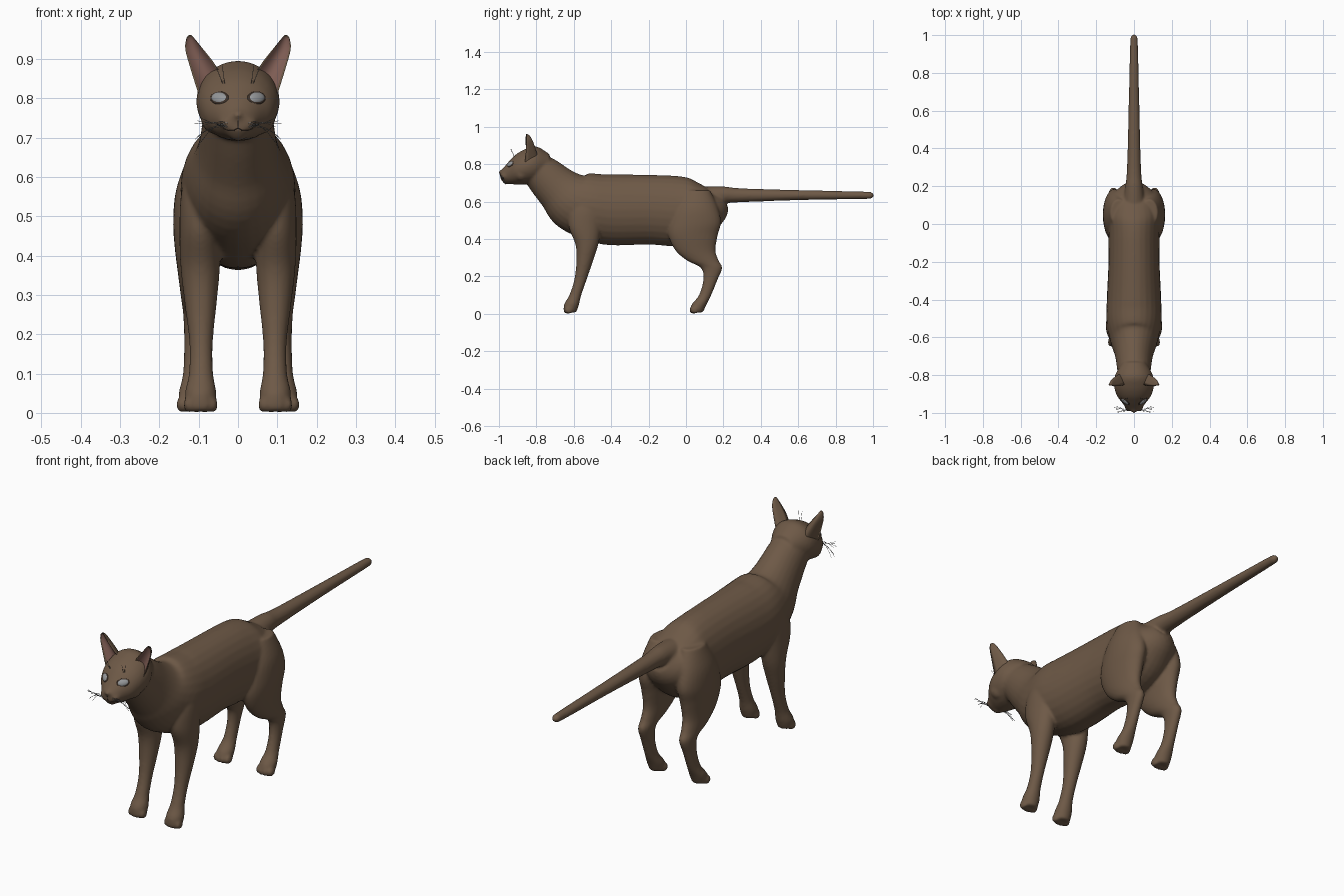
import bpy, bmesh
from math import sin, cos, pi
from mathutils import Vector, Matrix
from mathutils.bvhtree import BVHTree

cube = bpy.data.objects.get("Cube")
if cube:
    bpy.data.objects.remove(cube, do_unlink=True)


def material(name, rgb):
    m = bpy.data.materials.new(name)
    m.use_nodes = True
    m.diffuse_color = (*rgb, 1)
    m.node_tree.nodes["Principled BSDF"].inputs["Base Color"].default_value = (*rgb, 1)
    return m


FUR = material("brown_fur", (0.155, 0.1, 0.062))
PINK = material("ear_pink", (0.25, 0.13, 0.105))
GREY = material("eye_grey", (0.3, 0.31, 0.32))
DARK = material("dark_lid", (0.045, 0.03, 0.022))
WHISKER = material("whisker_grey", (0.2, 0.2, 0.2))


def finish(bm, name, *mats):
    bmesh.ops.recalc_face_normals(bm, faces=bm.faces)
    for f in bm.faces:
        f.smooth = True
    me = bpy.data.meshes.new(name)
    bm.to_mesh(me)
    bm.free()
    for m in mats:
        me.materials.append(m)
    ob = bpy.data.objects.new(name, me)
    bpy.context.collection.objects.link(ob)
    return ob


def spline(keys, steps=5):
    """Smooth curve through the given vectors."""
    k = [Vector(p) for p in keys]
    k = [k[0]] + k + [k[-1]]
    out = []
    for a, b, c, d in zip(k, k[1:], k[2:], k[3:]):
        for i in range(steps):
            t = i / steps
            out.append(0.5 * (2 * b + (c - a) * t + (2 * a - 5 * b + 4 * c - d) * t * t
                              + (3 * b - a - 3 * c + d) * t ** 3))
    return out + [k[-1]]


def loft(bm, keys, side=1, normal=None, sides=28):
    """Elliptical rings from sections of x, y, z, half width, half depth."""
    path = spline(keys)
    rings = []
    for i, s in enumerate(path):
        n = normal
        if n is None:
            t = path[min(i + 1, len(path) - 1)] - path[max(i - 1, 0)]
            n = Vector((0, t[2], -t[1])).normalized()
        w, h = max(s[3], 0.003), max(s[4], 0.003)
        c = Vector((s[0] * side, s[1], s[2]))
        rings.append([bm.verts.new(c + Vector((w * cos(a), 0, 0)) + n * h * sin(a))
                      for a in (2 * pi * j / sides for j in range(sides))])
    for r, q in zip(rings, rings[1:]):
        for j in range(sides):
            k = (j + 1) % sides
            bm.faces.new((r[j], r[k], q[k], q[j]))
    bm.faces.new(rings[0])
    bm.faces.new(rings[-1])


def ball(bm, centre, size, rot=Matrix()):
    bmesh.ops.create_uvsphere(bm, u_segments=24, v_segments=14, radius=1,
                              matrix=Matrix.Translation(centre) @ rot @ Matrix.Diagonal((*size, 1)))


UP, BACK = Vector((0, 0, 1)), Vector((0, 1, 0))
bm = bmesh.new()

# torso and neck
loft(bm, [(0, .195, .61, .05, .05), (0, .15, .58, .11, .105), (0, .06, .555, .138, .165),
          (0, -.05, .55, .135, .187), (0, -.2, .557, .135, .186), (0, -.4, .557, .144, .19),
          (0, -.51, .575, .145, .178), (0, -.605, .605, .128, .16), (0, -.68, .665, .103, .125),
          (0, -.76, .74, .09, .105), (0, -.82, .79, .085, .085)])
# head
loft(bm, [(0, -.73, .80, .06, .055), (0, -.80, .80, .1, .095), (0, -.86, .787, .105, .094),
          (0, -.91, .772, .09, .08), (0, -.945, .756, .064, .061),
          (0, -.972, .743, .044, .043), (0, -.99, .742, .026, .024)], normal=UP)
# nose and chin
ball(bm, (0, -.984, .758), (.016, .018, .012))
ball(bm, (0, -.958, .712), (.026, .022, .02))
# tail
loft(bm, [(0, .1, .62, .06, .06), (0, .2, .635, .046, .046), (0, .3, .634, .037, .037),
          (0, .6, .635, .029, .027), (0, .95, .634, .021, .02), (0, .99, .634, .017, .016),
          (0, 1.003, .634, .008, .008)], normal=UP)

for s in (-1, 1):
    # front leg
    loft(bm, [(.08, -.51, .66, .035, .05), (.09, -.53, .57, .053, .09), (.096, -.54, .47, .053, .088),
              (.096, -.53, .37, .05, .061), (.095, -.542, .28, .041, .044),
              (.094, -.565, .18, .03, .033), (.094, -.592, .1, .031, .032),
              (.095, -.612, .05, .04, .04), (.095, -.62, .008, .034, .034)], s, BACK)
    # hind leg
    loft(bm, [(.08, .06, .66, .045, .07), (.094, .055, .57, .063, .115), (.101, .05, .49, .064, .137),
              (.102, .038, .42, .059, .132), (.104, .05, .34, .047, .108),
              (.107, .09, .285, .037, .085), (.109, .137, .245, .03, .057),
              (.111, .13, .18, .026, .038), (.112, .102, .1, .028, .033),
              (.113, .07, .05, .038, .04), (.113, .055, .008, .034, .036)], s, BACK)
    # toes
    for px, py in ((.095, -.637), (.113, .036)):
        for off in (-.031, -.011, .011, .031):
            ball(bm, (s * px + off, py + abs(off) * .35, .021), (.0125, .022, .021))
    # muzzle pad and cheek
    ball(bm, (s * .022, -.966, .737), (.028, .025, .021))
    ball(bm, (s * .06, -.88, .755), (.036, .04, .045))

body = finish(bm, "body", FUR)
rm = body.modifiers.new("skin", "REMESH")
rm.mode = "VOXEL"
rm.voxel_size = 0.007
rm.use_smooth_shade = True
sm = body.modifiers.new("soften", "SMOOTH")
sm.factor = 0.5
sm.iterations = 5

bpy.context.view_layer.update()
skin = BVHTree.FromObject(body, bpy.context.evaluated_depsgraph_get())


def on_face(x, z):
    """Point and normal on the front of the skin."""
    p, n, _, _ = skin.ray_cast(Vector((x, -2, z)), BACK)
    return (p, n) if p else (Vector((x, -.95, z)), -BACK)


def strands(name, lines, radius, mat):
    cu = bpy.data.curves.new(name, "CURVE")
    cu.dimensions = "3D"
    cu.bevel_depth = radius
    cu.bevel_resolution = 1
    cu.materials.append(mat)
    for pts in lines:
        sp = cu.splines.new("POLY")
        sp.points.add(len(pts) - 1)
        for p, co in zip(sp.points, pts):
            p.co = (*co, 1)
    bpy.context.collection.objects.link(bpy.data.objects.new(name, cu))


def ear(name, s):
    """Cupped ear: a front and a back sheet between the same two edges."""
    inner = spline([(.046, -.848, .868), (.066, -.856, .897), (.09, -.858, .927), (.116, -.856, .959)], 4)
    outer = spline([(.097, -.862, .80), (.119, -.856, .87), (.134, -.853, .925), (.131, -.854, .954)], 4)
    bm = bmesh.new()
    cols, rows = 12, len(inner)
    for depth, front in ((.028, True), (.06, False)):
        grid = []
        for r, (a, b) in enumerate(zip(inner, outer)):
            v = r / (rows - 1)
            row = []
            for c in range(cols + 1):
                u = 2 * c / cols - 1
                arch = 1 - u * u
                p = a.lerp(b, c / cols)
                p += Vector((0, arch * (depth * (1 - v) ** .7 + (0 if front else .006)),
                             arch * .005 * v))
                row.append(bm.verts.new((p.x * s, p.y, p.z)))
            grid.append(row)
        for r in range(rows - 1):
            for c in range(cols):
                f = bm.faces.new((grid[r][c], grid[r][c + 1], grid[r + 1][c + 1], grid[r + 1][c]))
                f.material_index = int(front and 0 < c < cols - 1 and r < rows - 2)
    bmesh.ops.remove_doubles(bm, verts=bm.verts, dist=0.0005)
    finish(bm, name, FUR, PINK)


def eye(name, s):
    p, n = on_face(s * .048, .802)
    rot = n.to_track_quat("-Y", "Z").to_matrix().to_4x4() @ Matrix.Rotation(-s * .2, 4, "Y")
    for part, size, mat in (("ball", (.025, .009, .0155), GREY), ("lid", (.029, .006, .0185), DARK)):
        bm = bmesh.new()
        ball(bm, p - n * .002, size, rot)
        finish(bm, f"{name}_{part}", mat)


mouth, whiskers = [], []
for s, label in ((-1, "right"), (1, "left")):
    ear(label + "_ear", s)
    eye(label + "_eye", s)
    # mouth corner line
    mouth.append([on_face(s * x, z)[0] for x, z in
                  ((0, .745), (0, .724), (.012, .718), (.026, .719), (.038, .724))])
    # cheek whiskers
    for i in range(7):
        root = on_face(s * (.026 + .003 * (i % 3)), .727 + .004 * (i % 4))[0]
        reach = .07 + .004 * (i % 3)
        drop = .012 * (i - 2)
        whiskers.append([root + Vector((s * reach * t, (.006 * i - .012) * t, .012 * t - (drop + .012) * t * t))
                         for t in (0, .25, .5, .75, 1)])
    # brow whiskers
    for i in range(2):
        root = on_face(s * (.034 + .005 * i), .838)[0]
        whiskers.append([root + Vector((s * .012 * t * (i + .5), -.02 * t, .045 * t)) for t in (0, .5, 1)])
strands("mouth_line", mouth, .0016, DARK)
strands("whiskers", whiskers, .0007, WHISKER)
